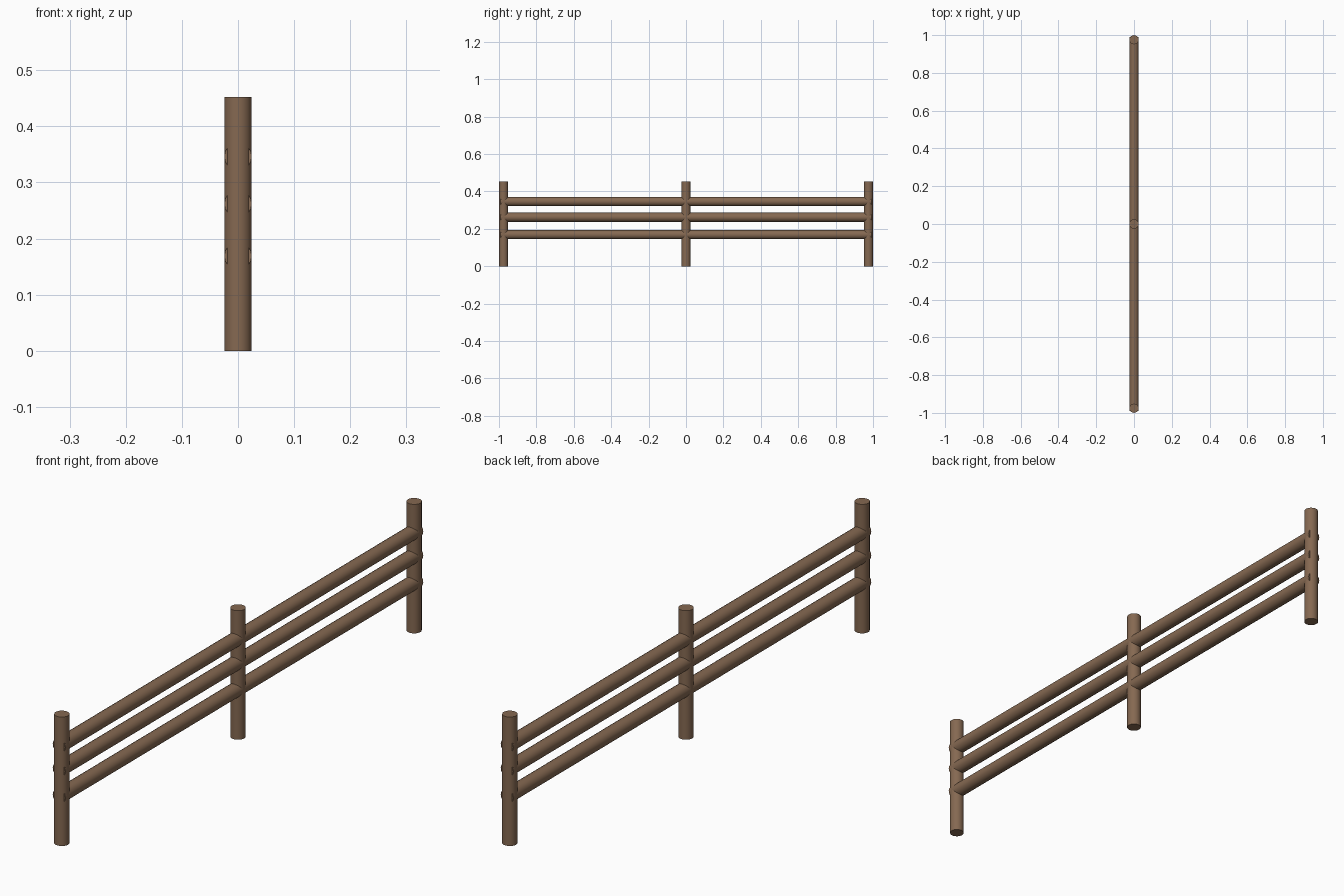
import bpy, math

if "Cube" in bpy.data.objects:
    bpy.data.objects.remove(bpy.data.objects["Cube"])

RADIUS = 0.0245
HEIGHT = 0.452

wood = bpy.data.materials.new("brown wood")
wood.diffuse_color = (0.235, 0.14, 0.083, 1)
wood.use_nodes = True
wood.node_tree.nodes["Principled BSDF"].inputs["Base Color"].default_value = wood.diffuse_color


def log(name, length, location, rotation=(0, 0, 0)):
    bpy.ops.mesh.primitive_cylinder_add(vertices=16, radius=RADIUS, depth=length,
                                        location=location, rotation=rotation)
    obj = bpy.context.object
    obj.name = name
    obj.data.materials.append(wood)
    bpy.ops.object.shade_smooth_by_angle(angle=math.radians(40))
    return obj


# Upright posts: two ends and the middle
for name, y in (("front_post", -1 + RADIUS), ("middle_post", 0), ("back_post", 1 - RADIUS)):
    log(name, HEIGHT, (0, y, HEIGHT / 2))

# Horizontal rails, running through the posts and stopping just inside the outer faces
for name, z in (("lower_rail", 0.169), ("middle_rail", 0.262), ("upper_rail", 0.346)):
    log(name, 1.982, (0, 0, z), (math.pi / 2, 0, 0))
